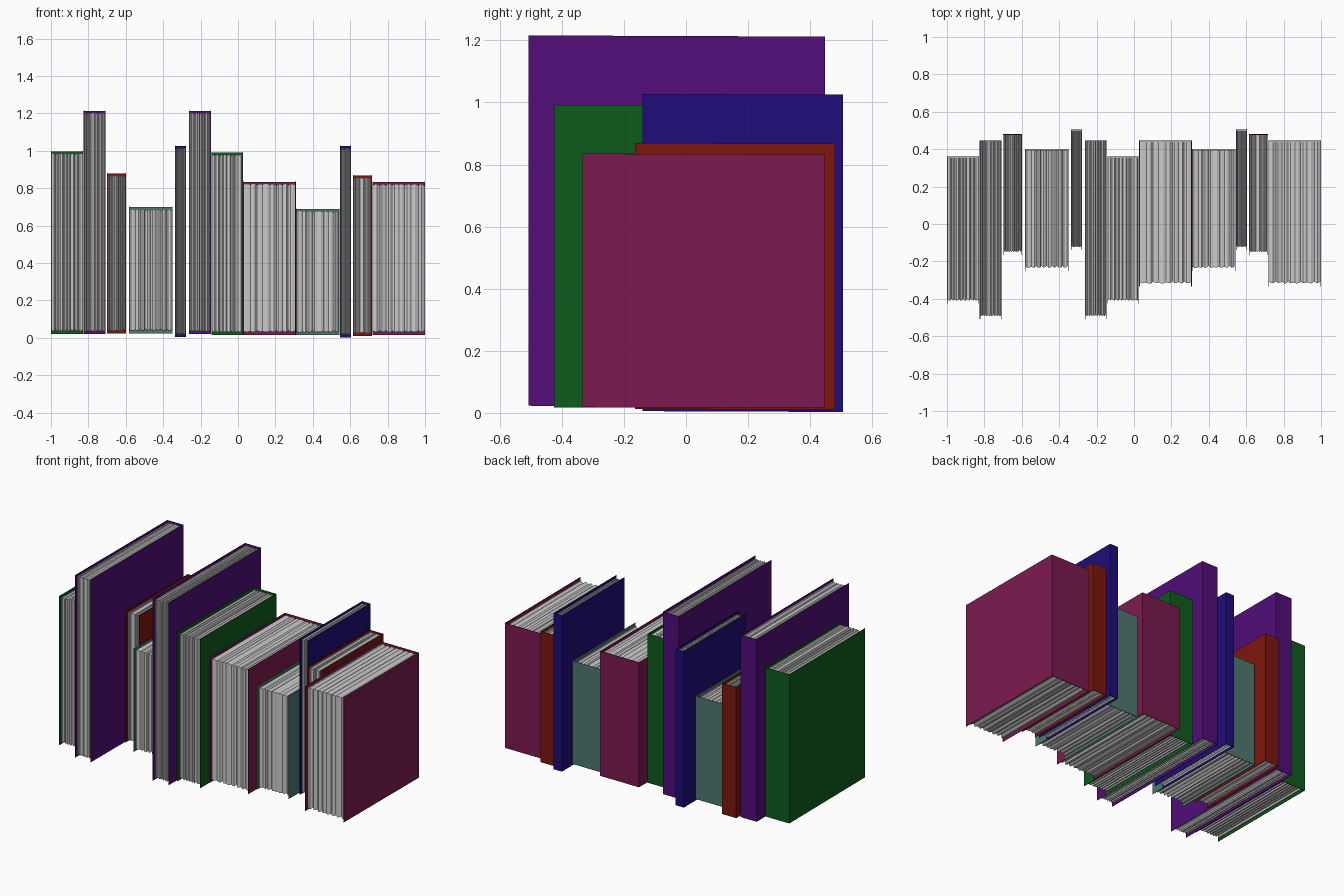
import bpy, random

if "Cube" in bpy.data.objects:
    bpy.data.objects.remove(bpy.data.objects["Cube"])
random.seed(4)

# kind: diffuse colour, y front, y back, height
KINDS = {
    "green":   ((0.004, 0.107, 0.012, 1), -0.425, 0.36, 0.975),
    "purple":  ((0.085, 0.004, 0.195, 1), -0.508, 0.447, 1.193),
    "red":     ((0.205, 0.008, 0.004, 1), -0.165, 0.48, 0.857),
    "teal":    ((0.075, 0.190, 0.165, 1), -0.25, 0.40, 0.675),
    "blue":    ((0.013, 0.004, 0.195, 1), -0.14, 0.505, 1.022),
    "magenta": ((0.202, 0.010, 0.080, 1), -0.333, 0.446, 0.817),
}
# kind, left x, right x, bottom z
BOOKS = [
    ("green", -1.0, -0.828, 0.023), ("purple", -0.825, -0.708, 0.021),
    ("red", -0.70, -0.598, 0.024), ("teal", -0.583, -0.35, 0.025),
    ("blue", -0.338, -0.278, 0.006), ("purple", -0.262, -0.145, 0.021),
    ("green", -0.143, 0.026, 0.016), ("magenta", 0.028, 0.309, 0.018),
    ("teal", 0.309, 0.542, 0.016), ("blue", 0.545, 0.605, 0.005),
    ("red", 0.614, 0.716, 0.012), ("magenta", 0.718, 1.0, 0.017),
]


def make_object(name, verts, faces, mat=None):
    # the whole shelf row leans very slightly forward
    verts = [(x, y, z - 0.004 * y) for x, y, z in verts]
    me = bpy.data.meshes.new(name)
    me.from_pydata(verts, [], faces)
    me.update()
    ob = bpy.data.objects.new(name, me)
    bpy.context.collection.objects.link(ob)
    if mat:
        me.materials.append(mat)
    return ob


def cover(kind, x0, x1, z0, mat):
    # thin sheet folded into front board, spine and back board
    _, yf, yb, h = KINDS[kind]
    line = [(x0, yf), (x0, yb), (x1, yb), (x1, yf)]
    verts = [(x, y, z) for z in (z0, z0 + h) for x, y in line]
    faces = [(i + 4, i + 5, i + 1, i) for i in range(3)]
    ob = make_object(kind + "_book_cover", verts, faces, mat)
    sol = ob.modifiers.new("board", "SOLIDIFY")
    sol.thickness = 0.003
    sol.offset = -1
    sol.use_even_offset = True


def pages(kind, x0, x1, z0):
    # ribbed block: each column is a y-z loop with its own inset
    _, yf, yb, h = KINDS[kind]
    x0, x1, yb = x0 + 0.004, x1 - 0.004, yb - 0.004
    n = 25
    verts, faces = [], []
    for i in range(n):
        jitter = random.uniform(-0.3, 0.3) if 0 < i < n - 1 else 0
        x = x0 + (x1 - x0) * (i + jitter) / (n - 1)
        d = 0.011 + (random.uniform(0.004, 0.012) if i % 3 == 0 else random.uniform(0, 0.003))
        verts += [(x, yb, z0 + d), (x, yf + d + 0.004, z0 + d),
                  (x, yf + d + 0.004, z0 + h - d), (x, yb, z0 + h - d)]
        if i:
            a, b = 4 * (i - 1), 4 * i
            faces += [(a + k, b + k, b + (k + 1) % 4, a + (k + 1) % 4) for k in range(4)]
    faces += [(0, 1, 2, 3), tuple(4 * (n - 1) + k for k in (3, 2, 1, 0))]
    make_object(kind + "_book_pages", verts, faces)


mats = {}
for kind, data in KINDS.items():
    mats[kind] = bpy.data.materials.new(kind + "_cover")
    mats[kind].diffuse_color = data[0]

for kind, x0, x1, z0 in BOOKS:
    cover(kind, x0, x1, z0, mats[kind])
    pages(kind, x0, x1, z0)

for m in bpy.data.materials:
    if m.users and not m.is_grease_pencil:
        m.use_nodes = True
        m.node_tree.nodes["Principled BSDF"].inputs["Base Color"].default_value = m.diffuse_color
